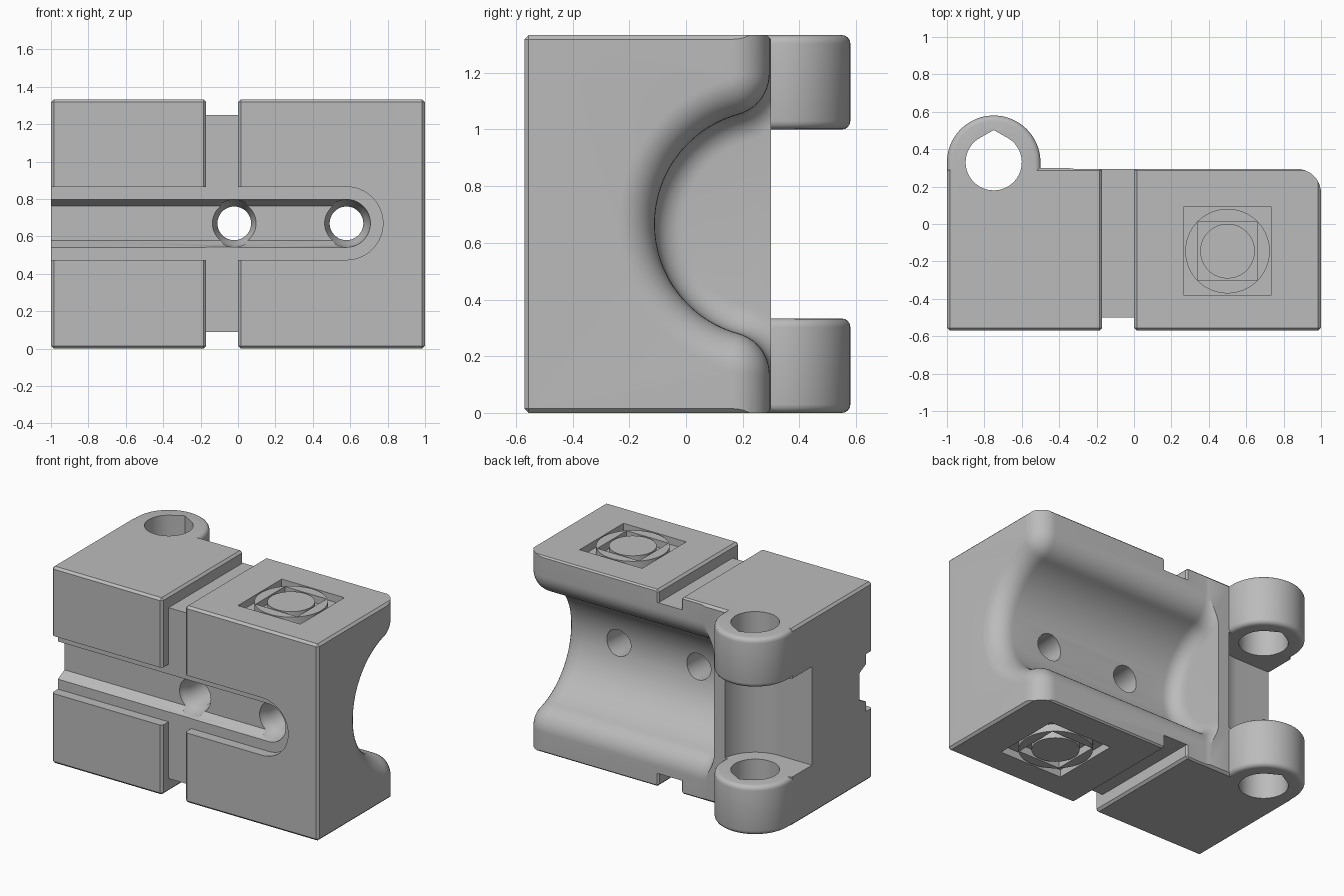
import bpy, bmesh
from math import sin, cos, pi, atan2, tau

cube = bpy.data.objects.get("Cube")
if cube:
    bpy.data.objects.remove(cube, do_unlink=True)

H = 1.333            # overall height
MID = H / 2
HX, HY = -0.75, 0.33  # hinge axis

grey = bpy.data.materials.new("plain grey")
grey.use_nodes = True
grey.diffuse_color = (0.5, 0.5, 0.5, 1)
grey.node_tree.nodes["Principled BSDF"].inputs["Base Color"].default_value = (0.5, 0.5, 0.5, 1)


def loft(name, rings, bevel=0.0, segs=1):
    """Skin a list of equal-length rings and cap both ends."""
    bm = bmesh.new()
    vs = [[bm.verts.new(p) for p in ring] for ring in rings]
    n = len(rings[0])
    for a, b in zip(vs, vs[1:]):
        for i in range(n):
            j = (i + 1) % n
            bm.faces.new((a[i], a[j], b[j], b[i]))
    caps = [bm.faces.new(vs[0]), bm.faces.new(vs[-1])]
    bmesh.ops.recalc_face_normals(bm, faces=bm.faces)
    if bevel:
        edges = bm.edges[:] if n == 4 else list({e for f in caps for e in f.edges})
        bmesh.ops.bevel(bm, geom=edges, offset=bevel, segments=segs,
                        profile=0.5, affect='EDGES', clamp_overlap=True)
    me = bpy.data.meshes.new(name)
    bm.to_mesh(me)
    bm.free()
    ob = bpy.data.objects.new(name, me)
    bpy.context.collection.objects.link(ob)
    me.materials.append(grey)
    return ob


def arc(cx, cy, r, a0, a1, n):
    return [(cx + r * cos(a0 + (a1 - a0) * i / n),
             cy + r * sin(a0 + (a1 - a0) * i / n)) for i in range(n + 1)]


def circle(cx, cy, r, n=64):
    return arc(cx, cy, r, 0, tau, n)[:-1]


def rect(x0, x1, y0, y1):
    return [(x0, y0), (x1, y0), (x1, y1), (x0, y1)]


def upright(name, outline, z0, z1, bevel=0.0, segs=1):
    return loft(name, [[(x, y, z) for x, y in outline] for z in (z0, z1)], bevel, segs)


def front_loft(name, steps):
    """Skin xz outlines placed at depths y."""
    return loft(name, [[(x, y, z) for x, z in o] for y, o in steps])


def combine(target, tool, operation):
    mod = target.modifiers.new(operation.lower(), 'BOOLEAN')
    mod.operation, mod.object, mod.solver = operation, tool, 'EXACT'
    bpy.context.view_layer.objects.active = target
    bpy.ops.object.modifier_apply(modifier=mod.name)
    bpy.data.objects.remove(tool, do_unlink=True)


# Two blocks joined by a narrower core, leaving a strap groove
body = upright("clamp_body", rect(-1, -0.17, -0.57, 0.3), 0, H, 0.015)
combine(body, upright("right_block", rect(0, 1, -0.57, 0.3), 0, H, 0.015), 'UNION')
combine(body, upright("core", rect(-0.25, 0.08, -0.5, 0.299), 0.09, H - 0.085), 'UNION')


# Rounded channel across the back, blended at both ends
def channel(off):
    back, big, lip, cy = 0.295 - off, 0.4 + off, 0.15 - off, 0.29
    fy = 0.145
    dz = (0.55 ** 2 - (cy - fy) ** 2) ** 0.5
    ang = atan2(dz, cy - fy)
    lower = arc(fy, MID - dz, lip, 0, pi - (pi - ang), 10)
    hollow = arc(cy, MID, big, pi + ang, pi - ang, 48)
    upper = [(y, H - z) for y, z in reversed(lower)]
    return [(0.8, -0.2), (back, -0.2)] + lower + hollow[1:-1] + upper + [(back, H + 0.2), (0.8, H + 0.2)]


INNER, OUTER, END = 0.1, 0.13, -0.42
sections = []
for i in range(9):
    t = i / 8 * pi / 2
    sections.append((END + INNER * (1 - cos(t)), -INNER * (1 - sin(t))))
for i in range(11):
    t = i / 10 * pi / 2
    sections.append((1 - OUTER + OUTER * sin(t), OUTER * (1 - cos(t))))
sections.append((1.1, OUTER))
combine(body, loft("channel_cutter",
                   [[(x, y, z) for y, z in channel(off)] for x, off in sections]), 'DIFFERENCE')

# Clearance between the hinge lugs
LUG = 0.333
pocket = arc(HX, HY, 0.25, -pi / 2, 0, 24) + [(HX + 0.25, 0.8), (-1.2, 0.8), (-1.2, HY - 0.25)]
combine(body, upright("hinge_clearance", pocket, LUG, H - LUG), 'DIFFERENCE')

# Hinge lugs with rounded rims
lug = arc(HX, HY, 0.25, 0, pi, 40) + [(-1, 0.1), (HX + 0.25, 0.1)]
for z in (0, H - LUG):
    combine(body, upright("hinge_lug", lug, z, z + LUG, 0.03, 4), 'UNION')

# Teardrop pin hole
drop = arc(HX, HY, 0.15, pi / 2 + 0.5, pi / 2 - 0.5 + tau, 56) + [(HX, HY + 0.172)]
combine(body, upright("pin_hole", drop, -0.1, H + 0.1), 'DIFFERENCE')


# Stepped slot along the front
def slot(r):
    return arc(0.58, 0.67, r, -pi / 2, pi / 2, 32) + [(-1.1, 0.67 + r), (-1.1, 0.67 - r)]


combine(body, front_loft("wide_slot", [(-0.7, slot(0.195)), (-0.501, slot(0.195))]), 'DIFFERENCE')
combine(body, front_loft("narrow_slot", [(-0.55, slot(0.128)), (-0.501, slot(0.128)),
                                         (-0.43, slot(0.092))]), 'DIFFERENCE')

# Countersunk bolt holes
for x in (-0.02, 0.58):
    steps = [(-0.53, 0.127), (-0.46, 0.126), (-0.4, 0.108), (-0.36, 0.09), (0.2, 0.09)]
    combine(body, front_loft("bolt_hole", [(y, circle(x, 0.67, r, 48)) for y, r in steps]), 'DIFFERENCE')

# Sunken square and ring pattern on top and bottom
PX, PY = 0.5, -0.145
for z0, z1 in ((H - 0.05, H + 0.1), (-0.1, 0.05)):
    for half, r in ((0.235, 0.226), (0.157, 0.146)):
        cutter = upright("pattern_cutter", rect(PX - half, PX + half, PY - half, PY + half), z0, z1)
        combine(cutter, upright("pattern_disc", circle(PX, PY, r), z0 - 0.1, z1 + 0.1), 'DIFFERENCE')
        combine(body, cutter, 'DIFFERENCE')

bpy.ops.object.select_all(action='DESELECT')
body.select_set(True)
bpy.context.view_layer.objects.active = body
bpy.ops.object.shade_smooth_by_angle()
